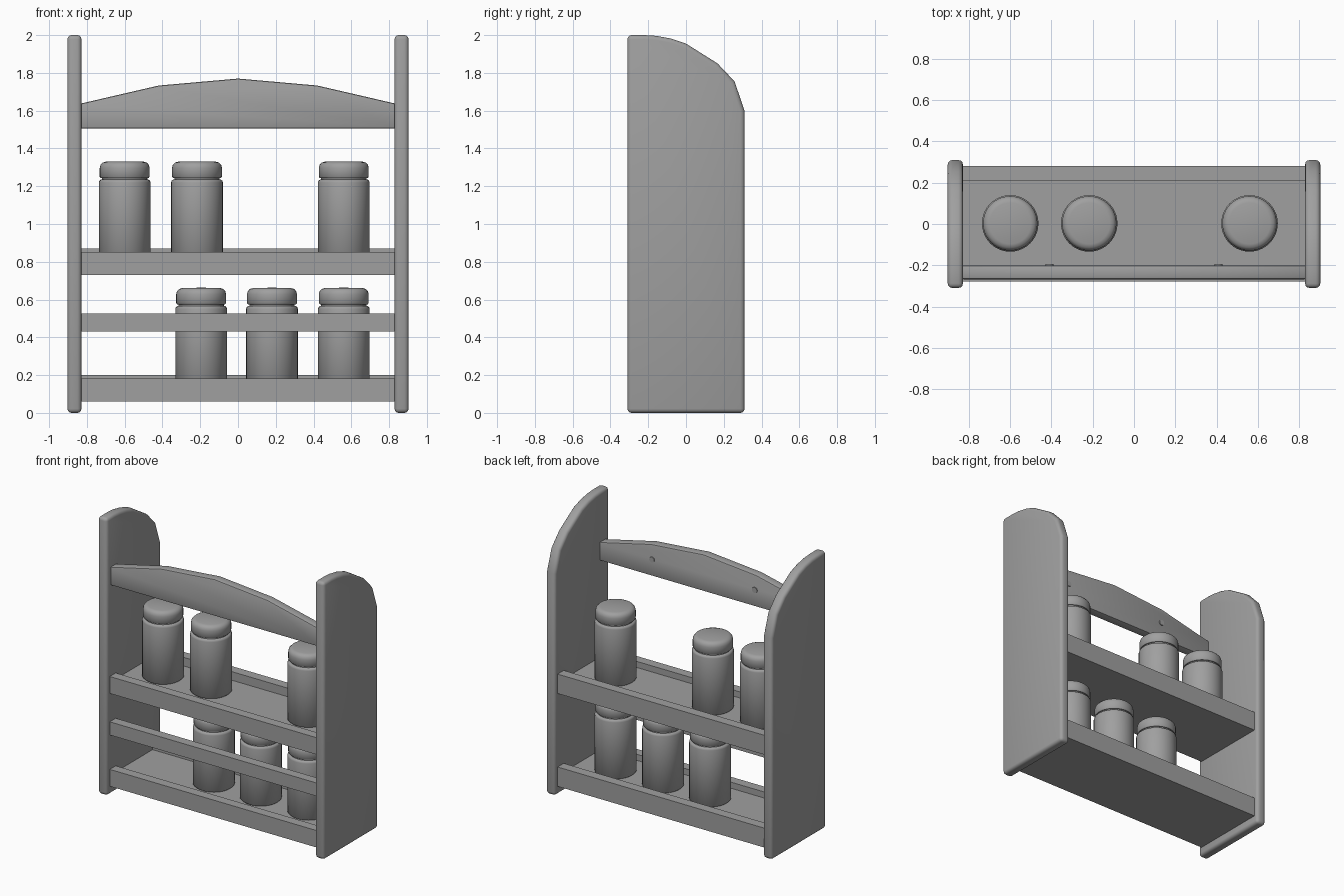
import bpy, bmesh, math

cube = bpy.data.objects.get("Cube")
if cube:
    bpy.data.objects.remove(cube, do_unlink=True)

grey = bpy.data.materials.new("plain_grey")
grey.use_nodes = True
COLOUR = (0.35, 0.35, 0.35, 1)
grey.diffuse_color = COLOUR
grey.node_tree.nodes["Principled BSDF"].inputs["Base Color"].default_value = COLOUR


def finish(name, bm, bevel=0, segments=3, angle=35):
    """Turn a bmesh into a named, bevelled, smooth-by-angle object."""
    bmesh.ops.recalc_face_normals(bm, faces=bm.faces)
    mesh = bpy.data.meshes.new(name)
    bm.to_mesh(mesh)
    bm.free()
    mesh.materials.append(grey)
    obj = bpy.data.objects.new(name, mesh)
    bpy.context.collection.objects.link(obj)
    bpy.ops.object.select_all(action='DESELECT')
    obj.select_set(True)
    bpy.context.view_layer.objects.active = obj
    if bevel:
        mod = obj.modifiers.new("rounded_edges", 'BEVEL')
        mod.width = bevel
        mod.segments = segments
        mod.limit_method = 'ANGLE'
        mod.angle_limit = math.radians(40)
        bpy.ops.object.modifier_apply(modifier=mod.name)
    bpy.ops.object.shade_smooth_by_angle(angle=math.radians(angle))
    return obj


def extruded(name, points, depth, **kw):
    """Extrude a closed outline of 3D points along a vector."""
    bm = bmesh.new()
    face = bm.faces.new([bm.verts.new(p) for p in points])
    out = bmesh.ops.extrude_face_region(bm, geom=[face])
    verts = [g for g in out["geom"] if isinstance(g, bmesh.types.BMVert)]
    bmesh.ops.translate(bm, verts=verts, vec=depth)
    return finish(name, bm, **kw)


def plank(name, y0, y1, z0, z1):
    """Plain board running between the side panels."""
    w = 0.835
    return extruded(name, [(-w, y0, z0), (w, y0, z0), (w, y0, z1), (-w, y0, z1)], (0, y1 - y0, 0))


# Side panels with the curved rear top corner
side = [(-0.31, 0), (0.31, 0), (0.31, 1.6), (0.257, 1.755), (0.167, 1.85),
        (0, 1.955), (-0.08, 1.982), (-0.157, 1.996), (-0.22, 2), (-0.31, 2)]
for label, x in (("right", -0.903), ("left", 0.829)):
    extruded(label + "_side_panel", [(x, y, z) for y, z in side], (0.074, 0, 0), bevel=0.022)

# Shelves, each with a front lip and a taller back lip
for label, z in (("lower", 0.06), ("upper", 0.73)):
    plank(label + "_shelf", -0.215, 0.215, z, z + 0.078)
    plank(label + "_front_lip", -0.278, -0.21, z, z + 0.122)
    plank(label + "_back_lip", 0.21, 0.28, z, z + 0.14)
plank("guard_rail", -0.278, -0.21, 0.43, 0.525)

# Arched top board
arch = [(-0.835, 1.505), (0.835, 1.505), (0.835, 1.637), (0.42, 1.733),
        (0, 1.77), (-0.42, 1.733), (-0.835, 1.637)]
extruded("arched_top_board", [(x, -0.268, z) for x, z in arch], (0, 0.068, 0), bevel=0.01, segments=2)

# Screw caps on the rear of the arched board
for label, x in (("right", -0.41), ("left", 0.41)):
    disc = [(x + 0.02 * math.cos(a * math.tau / 16), -0.205, 1.625 + 0.02 * math.sin(a * math.tau / 16))
            for a in range(16)]
    extruded(label + "_screw_cap", disc, (0, 0.011, 0))

# Jars turned from a single profile: body, neck groove, rounded lid
jar = [(0, 0), (0.127, 0), (0.137, 0.01), (0.137, 0.412), (0.134, 0.422), (0.126, 0.428),
       (0.12, 0.428), (0.12, 0.437), (0.127, 0.437), (0.132, 0.443), (0.132, 0.49),
       (0.128, 0.506), (0.117, 0.518), (0.1, 0.523), (0, 0.525)]


def make_jar(name, x, z):
    bm = bmesh.new()
    verts = [bm.verts.new((r, 0, h)) for r, h in jar]
    edges = [bm.edges.new(pair) for pair in zip(verts, verts[1:])]
    bmesh.ops.spin(bm, geom=verts + edges, cent=(0, 0, 0), axis=(0, 0, 1),
                   angle=math.tau, steps=40, use_duplicate=False)
    bmesh.ops.remove_doubles(bm, verts=bm.verts, dist=0.0005)
    bmesh.ops.translate(bm, verts=bm.verts, vec=(x, 0.003, z))
    return finish(name, bm, angle=50)


for label, z, row in (("lower", 0.138, (-0.195, 0.18, 0.56)), ("upper", 0.807, (-0.6, -0.217, 0.56))):
    for i, x in enumerate(row, 1):
        make_jar(f"{label}_jar_{i}", x, z)
